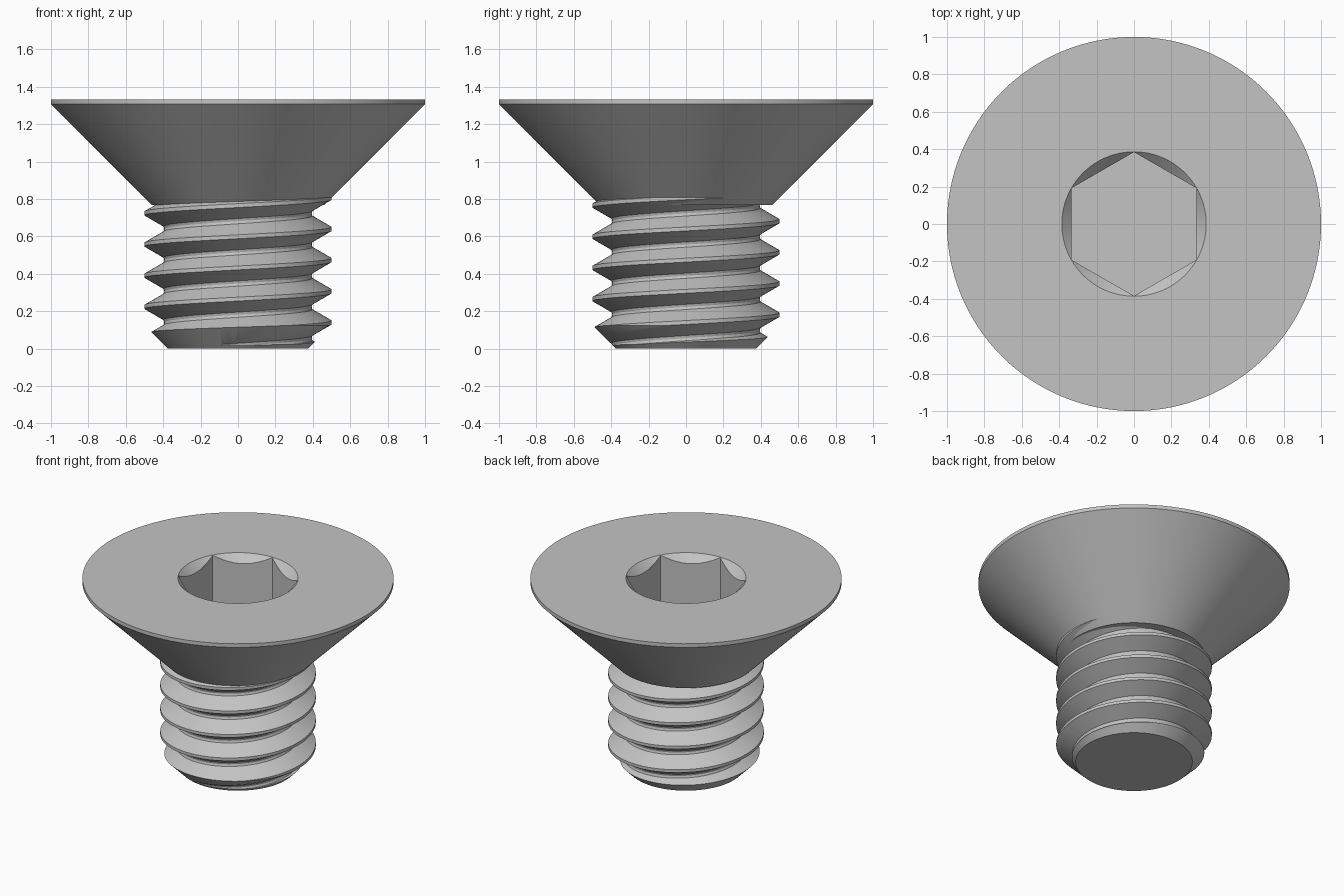
import bpy, bmesh
from math import cos, sin, pi, sqrt, radians

if "Cube" in bpy.data.objects:
    bpy.data.objects.remove(bpy.data.objects["Cube"])

SEGMENTS = 128
PITCH = 1 / 6
TOP = 1.333

steel = bpy.data.materials.new("grey steel")
steel.use_nodes = True
steel.diffuse_color = (0.55, 0.55, 0.55, 1)
steel.node_tree.nodes["Principled BSDF"].inputs["Base Color"].default_value = steel.diffuse_color


def finish(name, bm):
    """Turn a bmesh into a scene object."""
    bmesh.ops.recalc_face_normals(bm, faces=bm.faces)
    mesh = bpy.data.meshes.new(name)
    bm.to_mesh(mesh)
    bm.free()
    mesh.materials.append(steel)
    obj = bpy.data.objects.new(name, mesh)
    bpy.context.collection.objects.link(obj)
    return obj


def lathe(name, profile, sides=SEGMENTS, turn=0.0):
    """Closed solid from (radius, height) points, capped at both ends."""
    bm = bmesh.new()
    angles = [turn + 2 * pi * i / sides for i in range(sides)]
    rings = [[bm.verts.new((r * cos(a), r * sin(a), z)) for a in angles]
             for r, z in profile]
    for low, high in zip(rings, rings[1:]):
        for i in range(sides):
            j = (i + 1) % sides
            bm.faces.new((low[i], low[j], high[j], high[i]))
    bm.faces.new(rings[0])
    bm.faces.new(rings[-1])
    return finish(name, bm)


def combine(obj, cutter, operation):
    """Apply a boolean and discard the cutter."""
    cutter.hide_render = True
    mod = obj.modifiers.new("cut", "BOOLEAN")
    mod.operation, mod.object, mod.solver = operation, cutter, "EXACT"
    select(obj)
    bpy.ops.object.modifier_apply(modifier=mod.name)
    bpy.data.objects.remove(cutter)


def select(obj):
    bpy.ops.object.select_all(action="DESELECT")
    obj.select_set(True)
    bpy.context.view_layer.objects.active = obj


def helical_rod(name, start, turns):
    """Right-handed threaded rod, closed by a fan at each end."""
    crest = PITCH / 16
    flank = PITCH * 5 / 12
    # One pitch of the thread, from root to root
    tooth = [(0.394, -PITCH / 2), (0.398, -flank), (0.5, -crest),
             (0.5, crest), (0.398, flank)]
    bm = bmesh.new()
    steps = turns * SEGMENTS
    grid = []
    for s in range(steps + SEGMENTS + 1):
        a = 2 * pi * s / SEGMENTS
        rise = start + PITCH * s / SEGMENTS
        points = tooth if s <= steps else tooth[:1]
        grid.append([bm.verts.new((r * cos(a), r * sin(a), z + rise))
                     for r, z in points])
    for s in range(steps):
        here = grid[s] + [grid[s + SEGMENTS][0]]
        ahead = grid[s + 1] + [grid[s + 1 + SEGMENTS][0]]
        for j in range(len(tooth)):
            bm.faces.new((here[j], ahead[j], ahead[j + 1], here[j + 1]))
    edges = [e for e in bm.edges if e.is_boundary]
    middle = start + PITCH * turns / 2
    low = bm.verts.new((0, 0, start - PITCH))
    high = bm.verts.new((0, 0, start + PITCH * (turns + 2)))
    for e in edges:
        a, b = e.verts
        tip = low if (a.co.z + b.co.z) / 2 < middle else high
        bm.faces.new((a, b, tip))
    return finish(name, bm)


# Threaded shank, trimmed flat with a chamfered tip
shank = helical_rod("threaded_shank", 0.14 - 3 * PITCH, 8)
trim = lathe("shank_trim", [(0.375, 0), (0.575, 0.2), (0.575, 0.87)])
combine(shank, trim, "INTERSECT")

# Countersunk head
head = lathe("countersunk_head", [(0.46, 0.767), (1, 1.307), (1, TOP)])

# Hex socket with a conical lead-in
hex_radius = 0.333 * 2 / sqrt(3)
socket = lathe("socket_cutter", [(hex_radius, 0.965), (hex_radius, 1.5)], 6, pi / 6)
combine(head, socket, "DIFFERENCE")
lead_in = lathe("lead_in_cutter", [(0.286, TOP - 0.1), (0.436, TOP + 0.05)])
combine(head, lead_in, "DIFFERENCE")

for part in (shank, head):
    select(part)
    bpy.ops.object.shade_smooth_by_angle(angle=radians(25))
